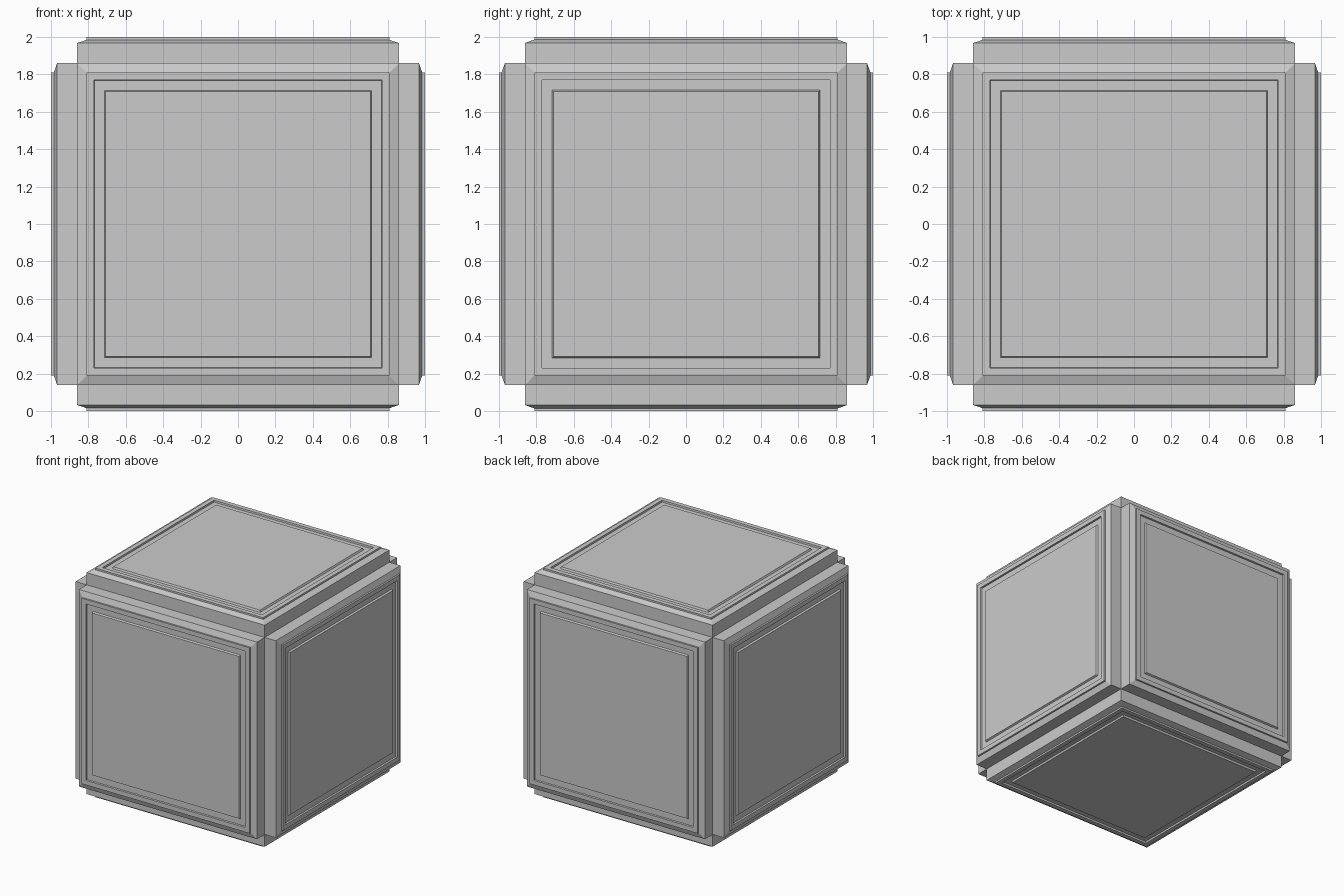
import bpy, bmesh
from mathutils import Vector

if "Cube" in bpy.data.objects:
    bpy.data.objects.remove(bpy.data.objects["Cube"])

# Panel profile on every side: (half width, distance from cube centre)
PROFILE = [
    (0.86, 0.967),   # plate wall
    (0.81, 0.985),   # shallow chamfer
    (0.81, 1.0),     # rim step
    (0.77, 1.0),     # rim top
    (0.768, 0.985),  # groove wall
    (0.715, 0.985),  # groove floor
    (0.708, 1.0),    # raised centre panel
]

bm = bmesh.new()
bmesh.ops.create_cube(bm, size=1.72)
faces = list(bm.faces)

# Step each of the six faces outward along the profile
for half, height in PROFILE:
    faces = bmesh.ops.extrude_discrete_faces(bm, faces=faces)["faces"]
    for f in faces:
        f.normal_update()
        axis = max(range(3), key=lambda i: abs(f.calc_center_median()[i]))
        for v in f.verts:
            v.co = Vector([(height if i == axis else half) * (1 if v.co[i] > 0 else -1)
                           for i in range(3)])

bmesh.ops.recalc_face_normals(bm, faces=bm.faces)
bmesh.ops.translate(bm, verts=bm.verts, vec=(0, 0, 1))  # stand on the ground

mesh = bpy.data.meshes.new("panelled_cube")
bm.to_mesh(mesh)
bm.free()
bpy.context.collection.objects.link(bpy.data.objects.new("panelled_cube", mesh))
